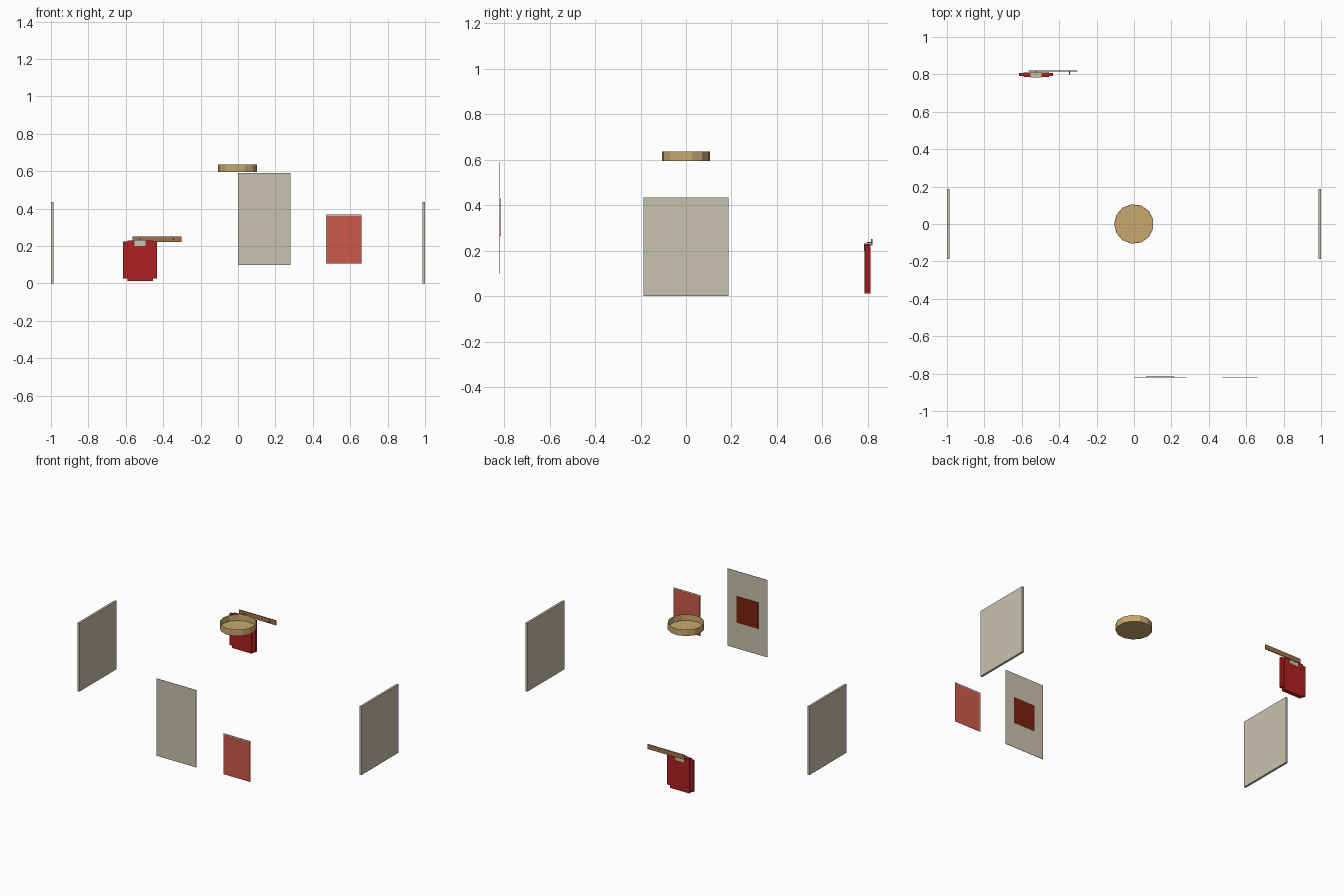
import bpy, bmesh

if "Cube" in bpy.data.objects:
    bpy.data.objects.remove(bpy.data.objects["Cube"])


def material(name, r, g, b):
    """Flat colour from 0-255 sRGB values."""
    def lin(c):
        c /= 255
        return c / 12.92 if c <= 0.04045 else ((c + 0.055) / 1.055) ** 2.4
    m = bpy.data.materials.new(name)
    m.diffuse_color = (lin(r), lin(g), lin(b), 1)
    m.use_nodes = True
    m.node_tree.nodes["Principled BSDF"].inputs["Base Color"].default_value = m.diffuse_color
    return m


BEIGE = material("beige", 201, 194, 175)
TAN = material("tan", 201, 169, 110)
BROWN = material("brown", 160, 115, 75)
RED = material("bag_red", 176, 32, 34)
CORAL = material("coral_red", 204, 90, 74)
MAROON = material("maroon", 122, 32, 14)


def finish(name, bm, mat):
    bmesh.ops.recalc_face_normals(bm, faces=bm.faces)
    mesh = bpy.data.meshes.new(name)
    bm.to_mesh(mesh)
    bm.free()
    mesh.materials.append(mat)
    ob = bpy.data.objects.new(name, mesh)
    bpy.context.collection.objects.link(ob)
    return ob


def box(name, x, y, z, mat):
    """Box from (min, max) ranges on each axis."""
    bm = bmesh.new()
    bmesh.ops.create_cube(bm, size=1)
    for v in bm.verts:
        v.co = [(a + b) / 2 + c * (b - a) for c, (a, b) in zip(v.co, (x, y, z))]
    return finish(name, bm, mat)


# side wall panels
for side, x in (("left", (-1, -0.986)), ("right", (0.986, 1))):
    box(side + "_panel", x, (-0.188, 0.188), (0, 0.435), BEIGE)

# front door panel with a dark plate on its inner face
box("door_panel", (0, 0.28), (-0.82, -0.818), (0.098, 0.59), BEIGE)
box("door_back_plate", (0.063, 0.217), (-0.818, -0.8165), (0.262, 0.431), MAROON)

# notice board: beige backing, coral sheet showing on both faces
box("notice_backing", (0.47, 0.66), (-0.8195, -0.8185), (0.107, 0.367), BEIGE)
box("notice_sheet", (0.476, 0.659), (-0.82, -0.818), (0.107, 0.359), CORAL)

# hanging lamp: shallow open cup with a solid floor
bm = bmesh.new()
bmesh.ops.create_cone(bm, cap_ends=True, segments=13, radius1=0.106,
                      radius2=0.106, depth=0.041)
top = [f for f in bm.faces if f.normal.z > 0.9]
inner = bmesh.ops.inset_region(bm, faces=top, thickness=0.001)
for v in top[0].verts:
    v.co.z -= 0.039
lamp = finish("lamp_cup", bm, TAN)
lamp.location = (0, 0, 0.6155)
lamp.rotation_euler.z = 1.5708

# coat rail with two pegs
box("coat_rail", (-0.565, -0.302), (0.815, 0.82), (0.222, 0.252), BROWN)
for i, px in enumerate((-0.523, -0.345)):
    box(f"coat_peg_{i + 1}", (px - 0.003, px + 0.003), (0.796, 0.815),
        (0.233, 0.239), BROWN)

# bag hanging from the rail: wide body, padded centre and a top clip
box("bag_body", (-0.614, -0.432), (0.79, 0.806), (0.025, 0.224), RED)
box("bag_centre", (-0.591, -0.454), (0.786, 0.811), (0.012, 0.229), RED)
box("bag_clip", (-0.553, -0.494), (0.784, 0.812), (0.2, 0.232), BEIGE)
